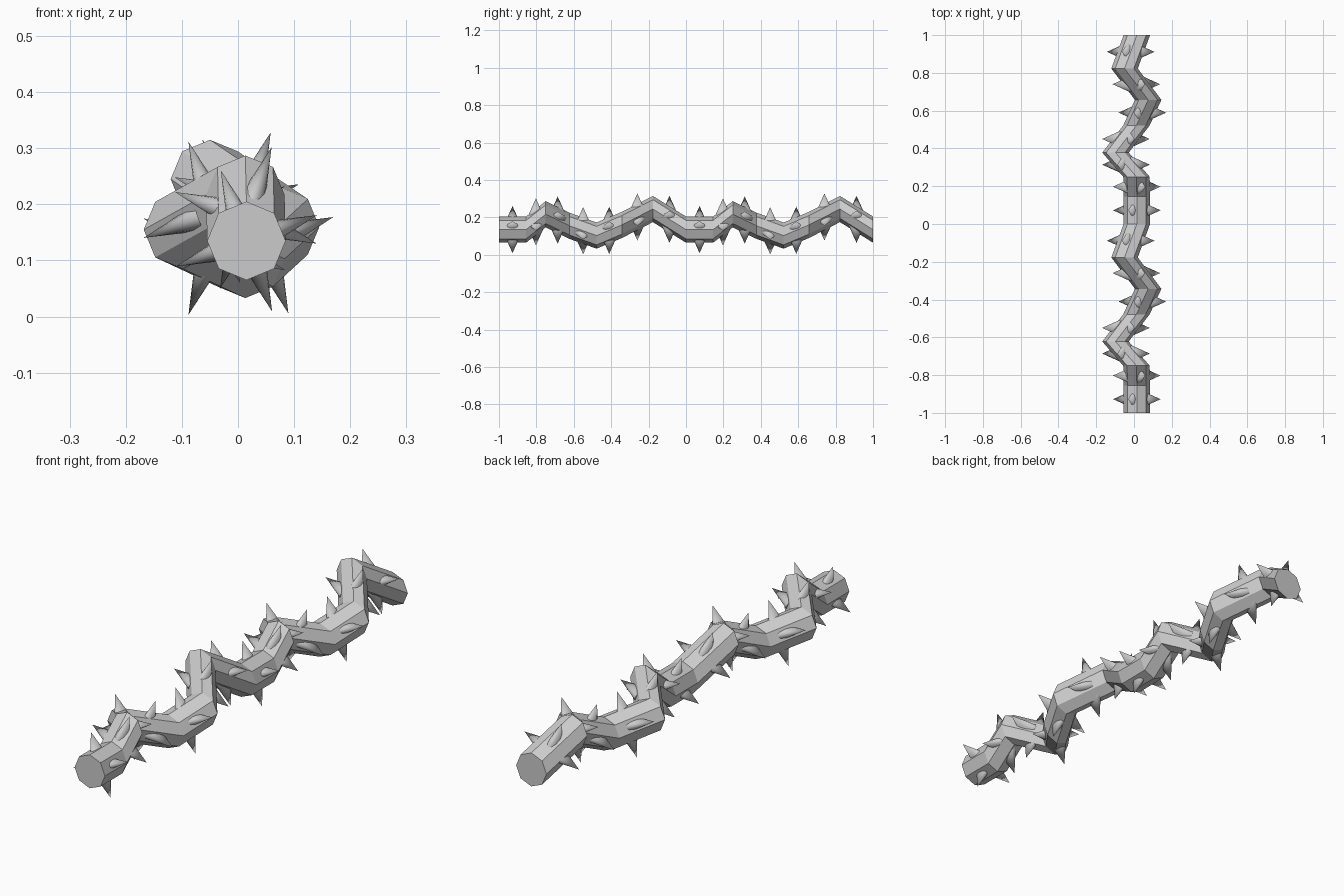
import bpy, bmesh
from math import sin, cos, pi, radians
from mathutils import Vector

if "Cube" in bpy.data.objects:
    bpy.data.objects.remove(bpy.data.objects["Cube"])

# zigzag centre line for one repeat (y from -1 to 0)
PATH = [(.015, -1, .135), (.015, -.855, .135), (.013, -.75, .217), (-.098, -.622, .155),
        (.013, -.478, .103), (.075, -.343, .16), (-.05, -.177, .245), (.015, 0, .135)]
R = .07
repeat = [Vector(p) for p in PATH]
path = repeat + [p + Vector((0, 1, 0)) for p in repeat[1:]]


def add_object(name, bm):
    bmesh.ops.recalc_face_normals(bm, faces=bm.faces)
    me = bpy.data.meshes.new(name)
    bm.to_mesh(me)
    bm.free()
    ob = bpy.data.objects.new(name, me)
    bpy.context.collection.objects.link(ob)
    return ob


# eight-sided vine stem
bm = bmesh.new()
rings = [[bm.verts.new(p + Vector((R * cos(k * pi / 4), 0, R * sin(k * pi / 4))))
          for k in range(8)] for p in path]
for a, b in zip(rings, rings[1:]):
    for k in range(8):
        n = (k + 1) % 8
        bm.faces.new((a[k], a[n], b[n], b[k]))
bm.faces.new(rings[0])
bm.faces.new(rings[-1])
add_object("vine_stem", bm)


# flattened cone thorns, four around the middle of each stem section
def add_thorn(bm, centre, angle):
    out = Vector((cos(angle), 0, sin(angle)))
    side = Vector((-sin(angle), 0, cos(angle)))
    base = [bm.verts.new(centre + out * .03 + side * .024 * cos(t) + Vector((0, .044 * sin(t), 0)))
            for t in [k * pi / 6 for k in range(12)]]
    tip = bm.verts.new(centre + out * .134)
    for k in range(12):
        bm.faces.new((base[k], base[(k + 1) % 12], tip)).smooth = True
    bm.faces.new(base)


bm = bmesh.new()
for i, (a, b) in enumerate(zip(path, path[1:])):
    twist = 20 if i % 7 % 2 == 0 else -20
    for q in range(4):
        add_thorn(bm, (a + b) / 2, radians(twist + 90 * q))
add_object("thorns", bm)
